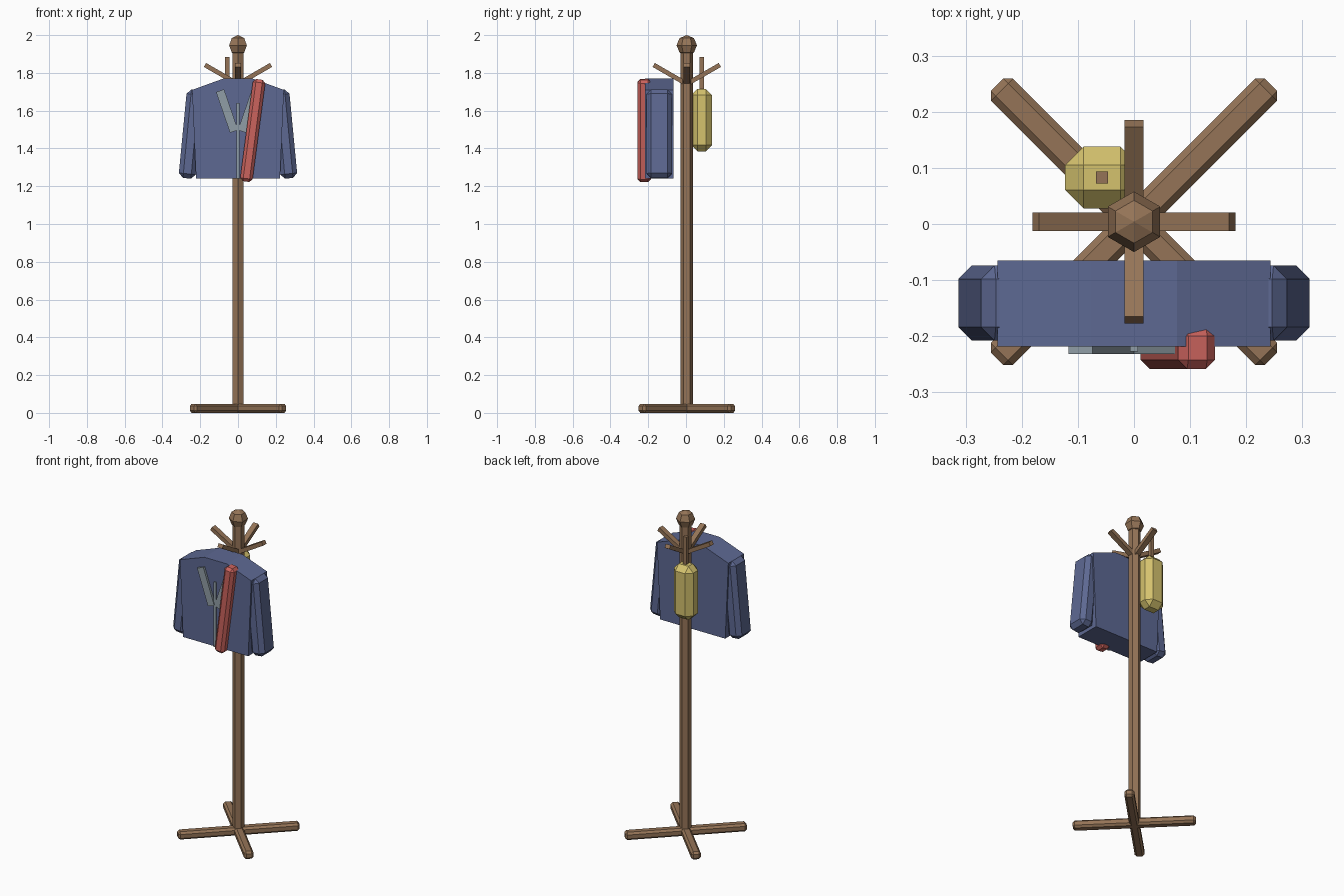
import bpy, bmesh, math
from mathutils import Matrix, Vector

cube = bpy.data.objects.get("Cube")
if cube:
    bpy.data.objects.remove(cube, do_unlink=True)


def material(name, rgb):
    m = bpy.data.materials.new(name)
    m.use_nodes = True
    m.diffuse_color = (*rgb, 1)
    m.node_tree.nodes["Principled BSDF"].inputs["Base Color"].default_value = (*rgb, 1)
    return m


WOOD = material("brown_wood", (0.30, 0.175, 0.095))
BLUE = material("blue_cloth", (0.11, 0.14, 0.29))
GREY = material("grey_trim", (0.28, 0.34, 0.38))
RED = material("red_wool", (0.60, 0.125, 0.11))
YELLOW = material("yellow_canvas", (0.66, 0.54, 0.155))

CY = 0.004  # pole position on y


def finish(bm, name, mat):
    bmesh.ops.recalc_face_normals(bm, faces=bm.faces)
    mesh = bpy.data.meshes.new(name)
    bm.to_mesh(mesh)
    bm.free()
    mesh.materials.append(mat)
    obj = bpy.data.objects.new(name, mesh)
    bpy.context.collection.objects.link(obj)
    return obj


def box(name, mat, center, size, axis="Z", degrees=0, bevel=0):
    """Box with optional single-segment chamfer, turned about one axis."""
    bm = bmesh.new()
    bmesh.ops.create_cube(bm, size=1)
    bmesh.ops.scale(bm, vec=size, verts=bm.verts)
    if bevel:
        bmesh.ops.bevel(bm, geom=bm.edges[:], offset=bevel, segments=1,
                        affect="EDGES", profile=0.5)
    turn = Matrix.Rotation(math.radians(degrees), 4, axis)
    bm.transform(Matrix.Translation(center) @ turn)
    return finish(bm, name, mat)


# Crossed feet
for name, angle in (("foot_bar_a", 45), ("foot_bar_b", -45)):
    box(name, WOOD, (0, CY, 0.024), (0.69, 0.055, 0.048), "Z", angle, 0.012)

# Hexagonal pole
bm = bmesh.new()
bmesh.ops.create_cone(bm, cap_ends=True, segments=6, radius1=0.033, radius2=0.033, depth=1.89)
corner = max(bm.verts, key=lambda v: v.co.y)
if abs(corner.co.x) > 0.01:
    bm.transform(Matrix.Rotation(math.radians(30), 4, "Z"))
bm.transform(Matrix.Translation((0, CY, 0.965)))
finish(bm, "pole", WOOD)

# Faceted finial
bm = bmesh.new()
bmesh.ops.create_uvsphere(bm, u_segments=6, v_segments=4, radius=0.054)
corner = max(bm.verts, key=lambda v: v.co.y)
if abs(corner.co.x) > 0.01:
    bm.transform(Matrix.Rotation(math.radians(30), 4, "Z"))
bm.transform(Matrix.Translation((0, CY, 1.946)))
finish(bm, "finial", WOOD)

# Four rising hooks
for i, side in enumerate(("left", "back", "right", "front")):
    bm = bmesh.new()
    bmesh.ops.create_cube(bm, size=1)
    bmesh.ops.scale(bm, vec=(0.20, 0.033, 0.024), verts=bm.verts)
    bm.transform(Matrix.Translation((0, CY, 1.741))
                 @ Matrix.Rotation(math.radians(90 * i), 4, "Z")
                 @ Matrix.Rotation(math.radians(-30), 4, "Y")
                 @ Matrix.Translation((0.102, 0, 0)))
    finish(bm, "hook_" + side, WOOD)

# Coat body: extruded outline with sloping shoulders
half = [(0.222, 1.24), (0.243, 1.71), (0.077, 1.77)]
outline = half + [(-x, z) for x, z in reversed(half)]
bm = bmesh.new()
face = bm.faces.new([bm.verts.new((x, -0.218, z)) for x, z in outline])
ext = bmesh.ops.extrude_face_region(bm, geom=[face])
bmesh.ops.translate(bm, vec=(0, 0.153, 0),
                    verts=[g for g in ext["geom"] if isinstance(g, bmesh.types.BMVert)])
finish(bm, "coat_body", BLUE)

# Sleeves and lapels, one per side
for side, s in (("left", 1), ("right", -1)):
    box("sleeve_" + side, BLUE, (s * 0.248, -0.141, 1.476), (0.09, 0.134, 0.47),
        "Y", -s * 5.5, 0.024)
    box("lapel_" + side, GREY, (s * 0.058, -0.224, 1.598), (0.045, 0.016, 0.228),
        "Y", s * 19, 0)

# Front closure strip
box("coat_placket", GREY, (0, -0.221, 1.44), (0.015, 0.012, 0.40))

# Scarf draped over one shoulder
box("scarf", RED, (0.078, -0.221, 1.495), (0.066, 0.074, 0.545), "Y", 7.5, 0.016)

# Bag hanging at the back
box("bag", YELLOW, (-0.057, 0.083, 1.55), (0.132, 0.11, 0.33), bevel=0.033)
box("bag_hanger", WOOD, (-0.057, 0.083, 1.785), (0.022, 0.022, 0.198))
